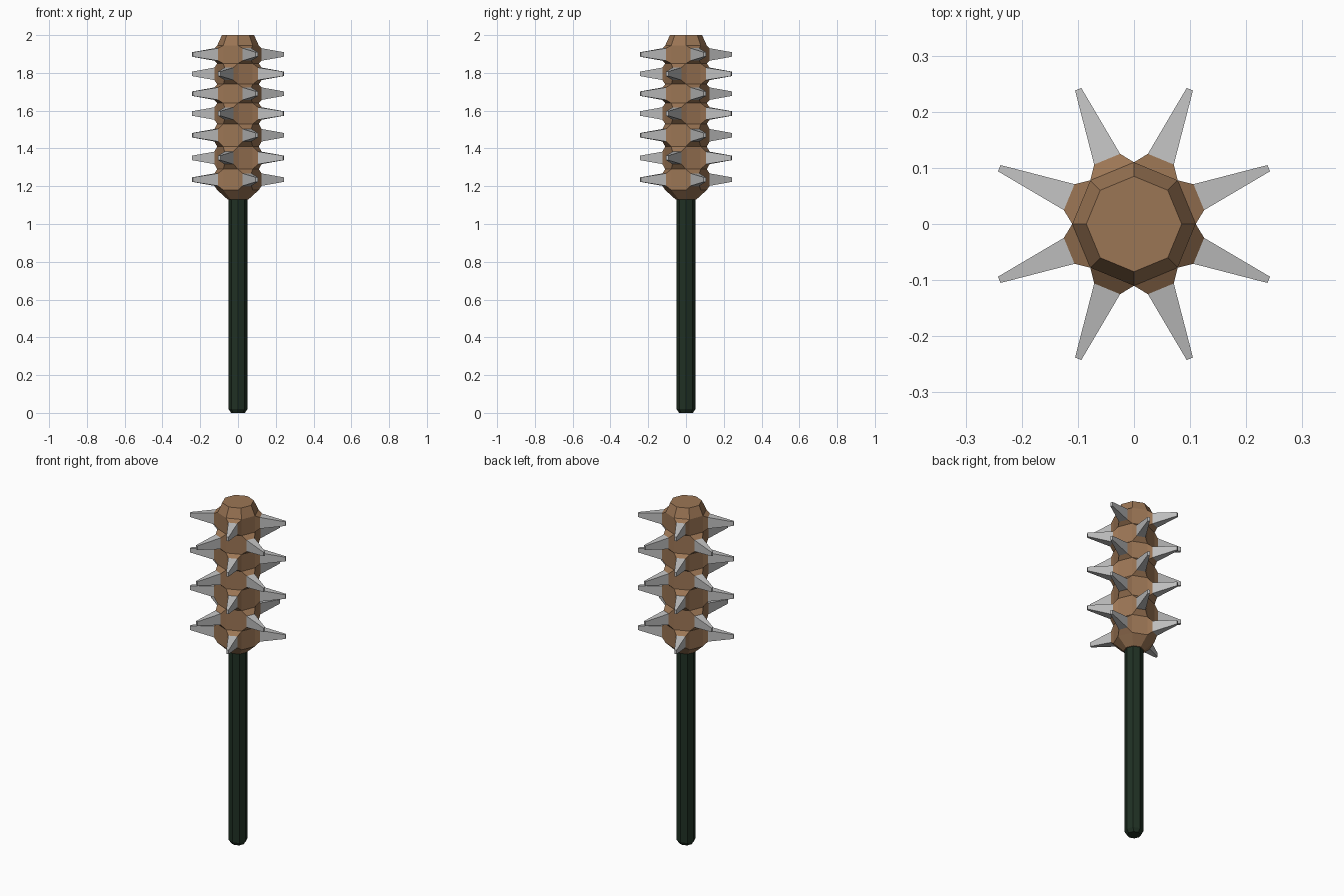
import bpy, bmesh, math
from mathutils import Vector

if "Cube" in bpy.data.objects:
    bpy.data.objects.remove(bpy.data.objects["Cube"])


def material(name, color):
    m = bpy.data.materials.new(name)
    m.diffuse_color = (*color, 1)
    m.use_nodes = True
    m.node_tree.nodes["Principled BSDF"].inputs["Base Color"].default_value = m.diffuse_color
    return m


wood = material("brown wood", (0.33, 0.18, 0.09))
grip = material("dark green grip", (0.014, 0.03, 0.017))
metal = material("grey metal", (0.52, 0.52, 0.52))


def lathe(bm, profile, sides=8):
    """Stack of octagons from (radius, z); returns the side faces by level."""
    rings = [[bm.verts.new((r * math.cos(i * math.tau / sides),
                            r * math.sin(i * math.tau / sides), z))
              for i in range(sides)] for r, z in profile]
    bm.faces.new(rings[0][::-1])
    bm.faces.new(rings[-1])
    return [[bm.faces.new((a[i], a[(i + 1) % sides], b[(i + 1) % sides], b[i]))
             for i in range(sides)] for a, b in zip(rings, rings[1:])]


def finish(bm, name, mats):
    bm.normal_update()
    mesh = bpy.data.meshes.new(name)
    bm.to_mesh(mesh)
    bm.free()
    for m in mats:
        mesh.materials.append(m)
    bpy.context.collection.objects.link(bpy.data.objects.new(name, mesh))


def pull(bm, face, dist, half_w, half_h, mat):
    """Extrude a side face to a given distance from the axis, resizing its end."""
    c = face.calc_center_median()
    out = Vector((c.x, c.y, 0)).normalized()
    side = Vector((-out.y, out.x, 0))
    geom = bmesh.ops.extrude_discrete_faces(bm, faces=[face])
    new = geom["faces"][0]
    for v in new.verts:
        d = v.co - c
        v.co = (out * dist + side * math.copysign(half_w, d.dot(side))
                + Vector((0, 0, c.z + math.copysign(half_h, d.z))))
    for f in {f for v in new.verts for f in v.link_faces}:
        f.material_index = mat
    return new


# handle
bm = bmesh.new()
lathe(bm, [(0.037, 0), (0.05, 0.02), (0.05, 1.14)])
finish(bm, "handle", [grip])

# spiked head: octagonal drum, alternate faces raised into a boss and a spike
bm = bmesh.new()
levels = [1.18, 1.29, 1.41, 1.53, 1.64, 1.74, 1.85, 1.945]
rows = lathe(bm, [(0.055, 1.13)] + [(0.11, z) for z in levels] + [(0.085, 2.0)])
for n, row in enumerate(rows[1:-1]):
    for face in row[n % 2::2]:
        bm.normal_update()
        boss = pull(bm, face, 0.125, 0.025, 0.033, 0)
        pull(bm, boss, 0.26, 0.006, 0.012, 1)
finish(bm, "spiked_head", [wood, metal])
